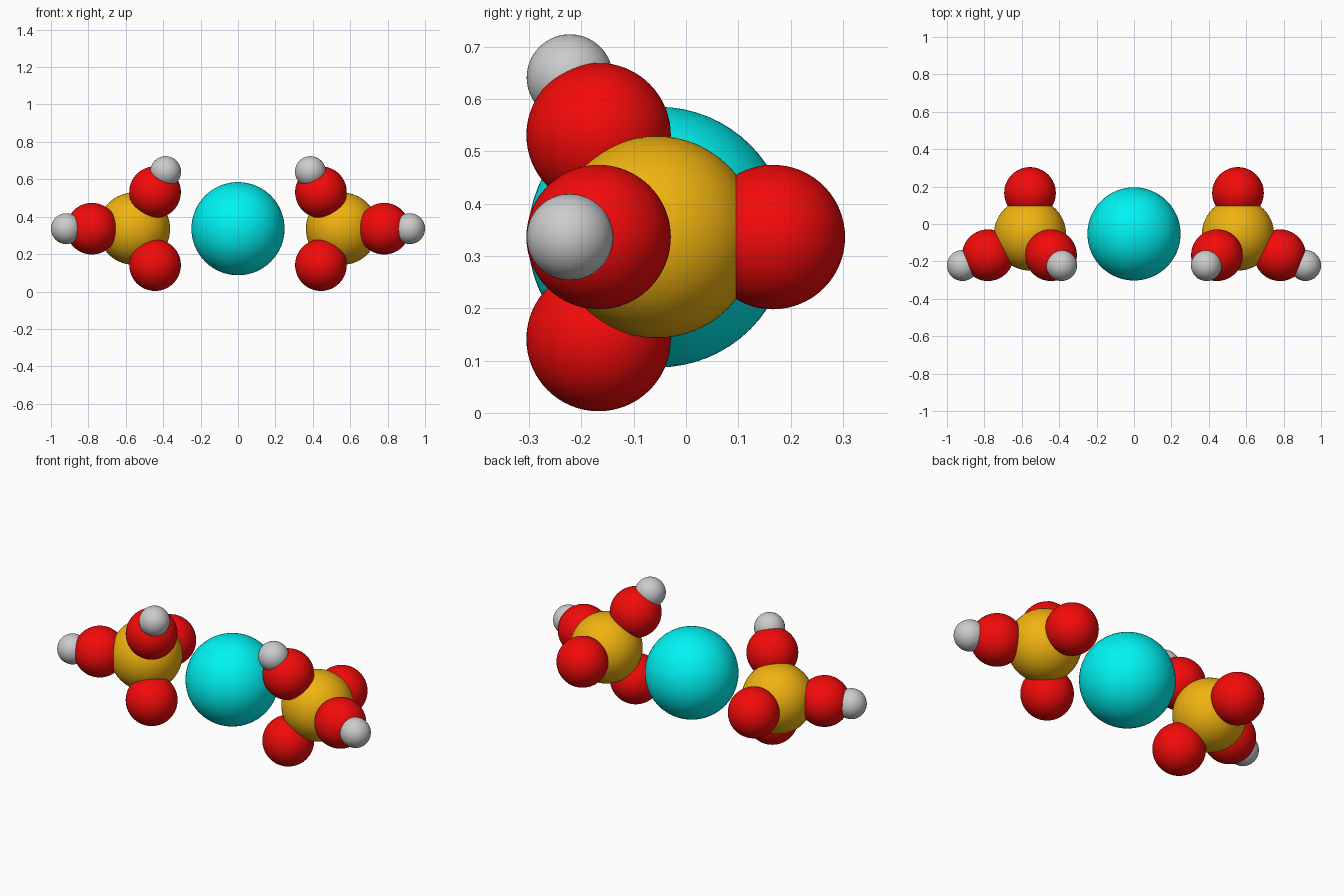
import bpy
from math import sin, cos, radians

if "Cube" in bpy.data.objects:
    bpy.data.objects.remove(bpy.data.objects["Cube"])


def material(name, rgb):
    m = bpy.data.materials.new(name)
    m.diffuse_color = (*rgb, 1)
    m.use_nodes = True
    m.node_tree.nodes["Principled BSDF"].inputs["Base Color"].default_value = m.diffuse_color
    return m


CYAN = material("cyan", (0.0, 0.9, 0.9))
GOLD = material("gold", (0.87, 0.45, 0.005))
RED = material("red", (0.9, 0.003, 0.003))
CX, CY, CZ = 0.556, -0.056, 0.336   # centre of the right-hand cluster


def ball(name, loc, r, mat=None):
    bpy.ops.mesh.primitive_uv_sphere_add(segments=64, ring_count=32, radius=r, location=loc)
    ob = bpy.context.object
    ob.name = name
    if mat:
        ob.data.materials.append(mat)
    bpy.ops.object.shade_smooth()
    return ob


# Large central ball
ball("center_atom", (0, CY + 0.003, CZ), 0.249, CYAN)

# Two mirrored tetrahedral clusters
for side, s in (("right", 1), ("left", -1)):
    ball(f"{side}_core_atom", (s * CX, CY, CZ), 0.193, GOLD)
    ball(f"{side}_back_atom", (s * CX, CY + 0.222, CZ), 0.138, RED)
    # Three front arms: outward, up-inward, down-inward
    for arm, angle in (("outer", 0), ("upper", 120), ("lower", 240)):
        a = radians(angle)
        ball(f"{side}_{arm}_atom",
             (s * (CX + 0.225 * cos(a)), CY - 0.111, CZ + 0.225 * sin(a)), 0.138, RED)
    # Small grey end balls
    ball(f"{side}_outer_tip", (s * 0.9175, -0.222, CZ), 0.0825)
    ball(f"{side}_upper_tip", (s * 0.387, -0.222, 0.641), 0.0825)
